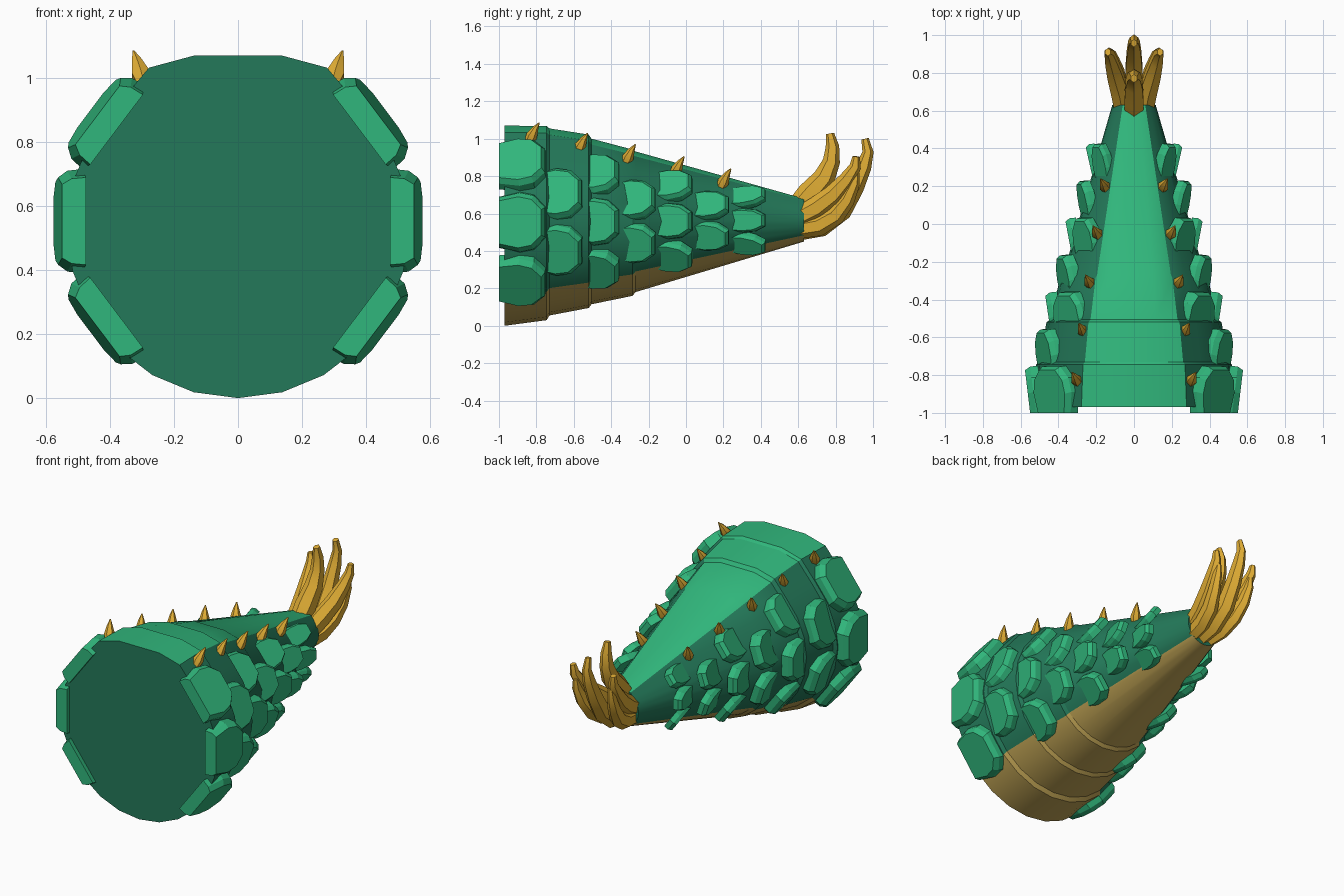
import bpy, bmesh
from math import sin, cos, radians, pi
from mathutils import Vector

if "Cube" in bpy.data.objects:
    bpy.data.objects.remove(bpy.data.objects["Cube"])


def material(name, rgb):
    m = bpy.data.materials.new(name)
    m.diffuse_color = (*rgb, 1)
    m.use_nodes = True
    m.node_tree.nodes["Principled BSDF"].inputs["Base Color"].default_value = m.diffuse_color
    return m


GREEN = material("bright_green", (0.03, 0.47, 0.2))
DARK = material("dark_green", (0.017, 0.19, 0.1))
TAN = material("belly_tan", (0.5, 0.35, 0.085))
GOLD = material("gold", (0.75, 0.42, 0.035))


def make(name, verts, faces, mats, idx=None, angle=None):
    me = bpy.data.meshes.new(name)
    me.from_pydata([tuple(v) for v in verts], [], faces)
    for m in mats:
        me.materials.append(m)
    for i, p in enumerate(me.polygons):
        p.material_index = idx[i] if idx else 0
        p.use_smooth = angle is not None
    bm = bmesh.new()
    bm.from_mesh(me)
    bmesh.ops.recalc_face_normals(bm, faces=bm.faces)
    bm.to_mesh(me)
    bm.free()
    if angle is not None:
        me.set_sharp_from_angle(angle=radians(angle))
    ob = bpy.data.objects.new(name, me)
    bpy.context.collection.objects.link(ob)
    return ob


def skin(rings, n):
    faces = [(a * n + k, a * n + (k + 1) % n, (a + 1) * n + (k + 1) % n, (a + 1) * n + k)
             for a in range(rings - 1) for k in range(n)]
    return faces + [tuple(range(n)), tuple(range((rings - 1) * n, rings * n))]


def loft(name, path, mat, n=6, flat=0.85):
    """Tapered horn through points (x, y, z, radius)."""
    pts = [Vector(p[:3]) for p in path]
    verts = []
    for i, p in enumerate(pts):
        t = (pts[min(i + 1, len(pts) - 1)] - pts[max(i - 1, 0)]).normalized()
        side = Vector((1, 0, 0))
        side = (side - t * side.dot(t)).normalized()
        up = t.cross(side)
        r = path[i][3]
        for k in range(n):
            a = 2 * pi * (k + 0.5) / n
            verts.append(p + side * (r * flat * cos(a)) + up * (r * sin(a)))
    return make(name, verts, skin(len(pts), n), [mat], angle=35)


# Tapered body with stepped plates: (y, top z, bottom z)
profile = [(-0.97, 1.07, 0.0), (-0.745, 1.068, 0.03), (-0.73, 1.055, 0.055),
           (-0.52, 1.022, 0.095), (-0.505, 1.0, 0.115), (-0.285, 0.942, 0.16),
           (-0.27, 0.932, 0.18), (0.63, 0.68, 0.45)]
N = 24
verts = []
for y, top, bot in profile:
    c, r = (top + bot) / 2, (top - bot) / 2
    for k in range(N):
        a = 2 * pi * k / N                      # 0 is the crest
        x, z = sin(a), cos(a)
        d = min(k, N - k)
        if d == 1:
            z = 1.0                             # flattened back
        elif d == 2:
            x, z = x * 1.04, 0.93
        verts.append((x * r, y, c + z * r))
idx = []
for _ in range(len(profile) - 1):
    for k in range(N):
        d = min(k, N - 1 - k)
        idx.append(0 if d < 2 else 2 if d >= 9 else 1)
make("tail_body", verts, skin(len(profile), N), [GREEN, DARK, TAN], idx + [1, 1], angle=30)

# Side scales in staggered rows of three and two
OUTLINE = [(-0.42, 0), (-0.5, 0.45), (-0.45, 0.76), (-0.25, 1),
           (0.25, 1), (0.45, 0.76), (0.5, 0.45), (0.42, 0)]


def scale_plate(name, ang, y_tip, length, width, r_tip, thick, rise, zc):
    out = Vector((cos(ang), 0, sin(ang)))
    across = Vector((-sin(ang), 0, cos(ang)))
    verts = []
    for lift, inset in ((0, 1.0), (0.6, 0.97), (1, 0.84)):
        for u, v in OUTLINE:
            vv = v * (1 - 0.6 * (1 - inset))
            rad = r_tip - rise * (1 - vv) - thick * (1 - lift)
            verts.append(Vector((0, y_tip - length * (1 - vv), zc))
                         + out * rad + across * (u * width * inset))
    make(name, verts, skin(3, 8), [GREEN])


for row in range(7):
    f = row / 6
    angles = (-37, 0, 37) if row % 2 == 0 else (-18.5, 18.5)
    for s, name in ((1, "right"), (-1, "left")):
        for j, a in enumerate(angles):
            a = radians(a)
            scale_plate(f"scale_{name}_{row + 1}_{j + 1}", a if s > 0 else pi - a,
                        -0.75 + 0.196 * row, 0.25 - 0.03 * f, 0.325 - 0.195 * f,
                        0.58 - 0.32 * f, 0.075 - 0.025 * f, 0.03 + 0.02 * f,
                        0.553 + 0.01 * f)

# Two rows of small back spikes: (x, y, tip z)
for i, (x, y, z) in enumerate([(0.305, -0.82, 1.085), (0.27, -0.56, 1.03), (0.235, -0.305, 0.97),
                               (0.195, -0.045, 0.905), (0.155, 0.205, 0.84)]):
    for s in (1, -1):
        loft(f"back_spike_{i + 1}_{'right' if s > 0 else 'left'}",
             [(s * (x - 0.012), y - 0.025, z - 0.11, 0.022), (s * x, y - 0.005, z - 0.07, 0.031),
              (s * (x + 0.012), y + 0.015, z - 0.03, 0.017), (s * (x + 0.022), y + 0.035, z, 0.003)],
             GOLD, flat=1)

# Curved claws fanning out of the tail tip
loft("claw_top", [(0, 0.57, 0.60, 0.06), (0, 0.66, 0.70, 0.07), (0, 0.74, 0.79, 0.06),
                  (0, 0.778, 0.88, 0.046), (0, 0.783, 0.96, 0.036), (0, 0.77, 1.028, 0.022)], GOLD)
loft("claw_bottom", [(0, 0.57, 0.50, 0.05), (0, 0.72, 0.535, 0.06), (0, 0.83, 0.62, 0.06),
                     (0, 0.90, 0.74, 0.052), (0, 0.95, 0.85, 0.042), (0, 0.973, 0.93, 0.03),
                     (0, 0.957, 1.0, 0.02)], GOLD)
for s, name in ((1, "right"), (-1, "left")):
    loft(f"claw_upper_{name}",
         [(s * 0.055, 0.57, 0.56, 0.055), (s * 0.075, 0.70, 0.63, 0.062), (s * 0.1, 0.79, 0.70, 0.056),
          (s * 0.12, 0.86, 0.78, 0.044), (s * 0.132, 0.905, 0.85, 0.032), (s * 0.138, 0.91, 0.905, 0.02)], GOLD)
    loft(f"claw_lower_{name}",
         [(s * 0.05, 0.57, 0.51, 0.05), (s * 0.07, 0.71, 0.535, 0.056), (s * 0.09, 0.80, 0.59, 0.052),
          (s * 0.11, 0.86, 0.67, 0.042), (s * 0.12, 0.90, 0.76, 0.03), (s * 0.12, 0.91, 0.82, 0.018)], GOLD)
